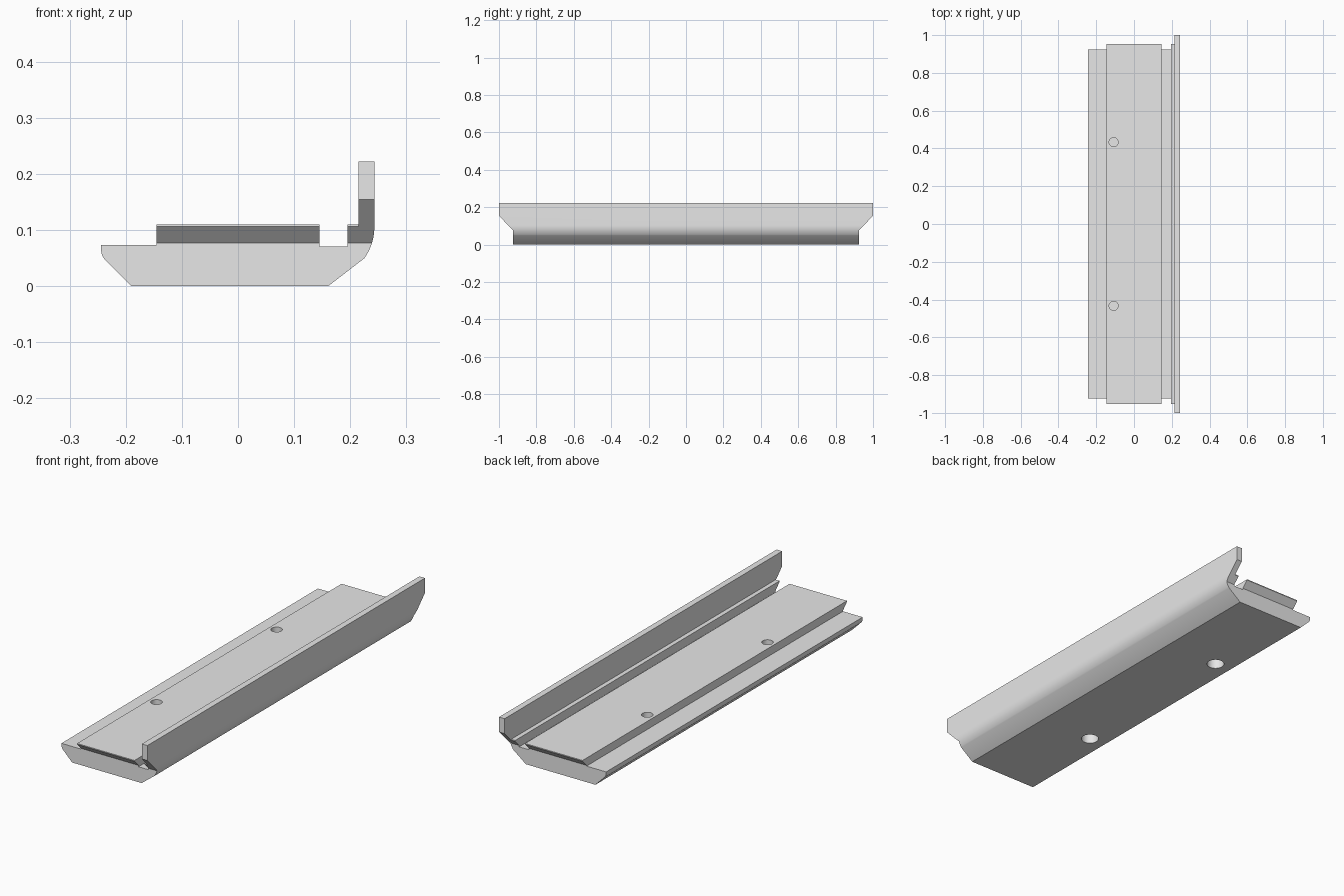
import bpy
import bmesh
import math
from mathutils import Matrix

if "Cube" in bpy.data.objects:
    bpy.data.objects.remove(bpy.data.objects["Cube"])

HALF = 0.924      # half length of the base
STEP = 0.953      # half length of the raised deck
FLARE = 0.0765    # height where the ends start to flare

grey = bpy.data.materials.new("light grey")
grey.use_nodes = True
colour = (0.8, 0.8, 0.8, 1)
grey.diffuse_color = colour
grey.node_tree.nodes["Principled BSDF"].inputs["Base Color"].default_value = colour


def add_object(name, bm):
    bmesh.ops.recalc_face_normals(bm, faces=bm.faces)
    mesh = bpy.data.meshes.new(name)
    bm.to_mesh(mesh)
    bm.free()
    mesh.materials.append(grey)
    obj = bpy.data.objects.new(name, mesh)
    bpy.context.collection.objects.link(obj)
    return obj


def prism(name, points, offset):
    """Extrude a closed outline of 3D points by an offset."""
    bm = bmesh.new()
    face = bm.faces.new([bm.verts.new(p) for p in points])
    new = bmesh.ops.extrude_face_region(bm, geom=[face])["geom"]
    verts = [g for g in new if isinstance(g, bmesh.types.BMVert)]
    bmesh.ops.translate(bm, verts=verts, vec=offset)
    return add_object(name, bm)


def cylinder(name, x, y, z0, z1, radius):
    bm = bmesh.new()
    bmesh.ops.create_cone(bm, cap_ends=True, segments=40, radius1=radius,
                          radius2=radius, depth=z1 - z0,
                          matrix=Matrix.Translation((x, y, (z0 + z1) / 2)))
    return add_object(name, bm)


def arc(cx, cz, radius, start, end, steps=10):
    angles = [math.radians(start + (end - start) * i / steps) for i in range(steps + 1)]
    return [(cx + radius * math.cos(a), cz + radius * math.sin(a)) for a in angles]


# Rail cross-section: bevelled base, curved upright lip, channel and raised deck
profile = [(-0.19, 0), (0.161, 0)]
profile += arc(0.148, 0.105, 0.095, -36, 0)
profile += [(0.243, 0.222), (0.215, 0.222), (0.215, 0.11), (0.195, 0.11),
            (0.195, 0.07), (0.145, 0.07), (0.145, 0.11), (-0.145, 0.11),
            (-0.145, 0.073), (-0.244, 0.073)]
profile += arc(-0.217, 0.065, 0.027, 180, 225, 6)
rail = prism("rail", [(x, -1, z) for x, z in profile], (0, 2, 0))

cutters = []
for side in (-1, 1):
    # Flared ends: narrow base widening to the lip
    ends = [(HALF, -0.1), (1.2, -0.1), (1.2, 0.154), (1, 0.154), (HALF, FLARE)]
    cutters.append(prism("end_cutter", [(-0.4, side * y, z) for y, z in ends], (0.8, 0, 0)))
    # Square ends of the deck and step
    box = [(STEP, 0.09), (1.2, 0.09), (1.2, 0.3), (STEP, 0.3)]
    cutters.append(prism("deck_cutter", [(-0.4, side * y, z) for y, z in box], (0.615, 0, 0)))
    # Small pockets on top and wide pockets underneath
    cutters.append(cylinder("top_pocket", -0.108, side * 0.433, 0.08, 0.2, 0.024))
    cutters.append(cylinder("bottom_pocket", -0.108, side * 0.433, -0.1, 0.068, 0.038))

for cutter in cutters:
    cutter.hide_render = True
    mod = rail.modifiers.new(cutter.name, "BOOLEAN")
    mod.operation = "DIFFERENCE"
    mod.solver = "EXACT"
    mod.object = cutter

# Bake the cuts and drop the helpers
graph = bpy.context.evaluated_depsgraph_get()
baked = bpy.data.meshes.new_from_object(rail.evaluated_get(graph))
rail.modifiers.clear()
rail.data = baked
for cutter in cutters:
    bpy.data.objects.remove(cutter)

bpy.ops.object.select_all(action="DESELECT")
rail.select_set(True)
bpy.context.view_layer.objects.active = rail
bpy.ops.object.shade_smooth_by_angle(angle=math.radians(25))
